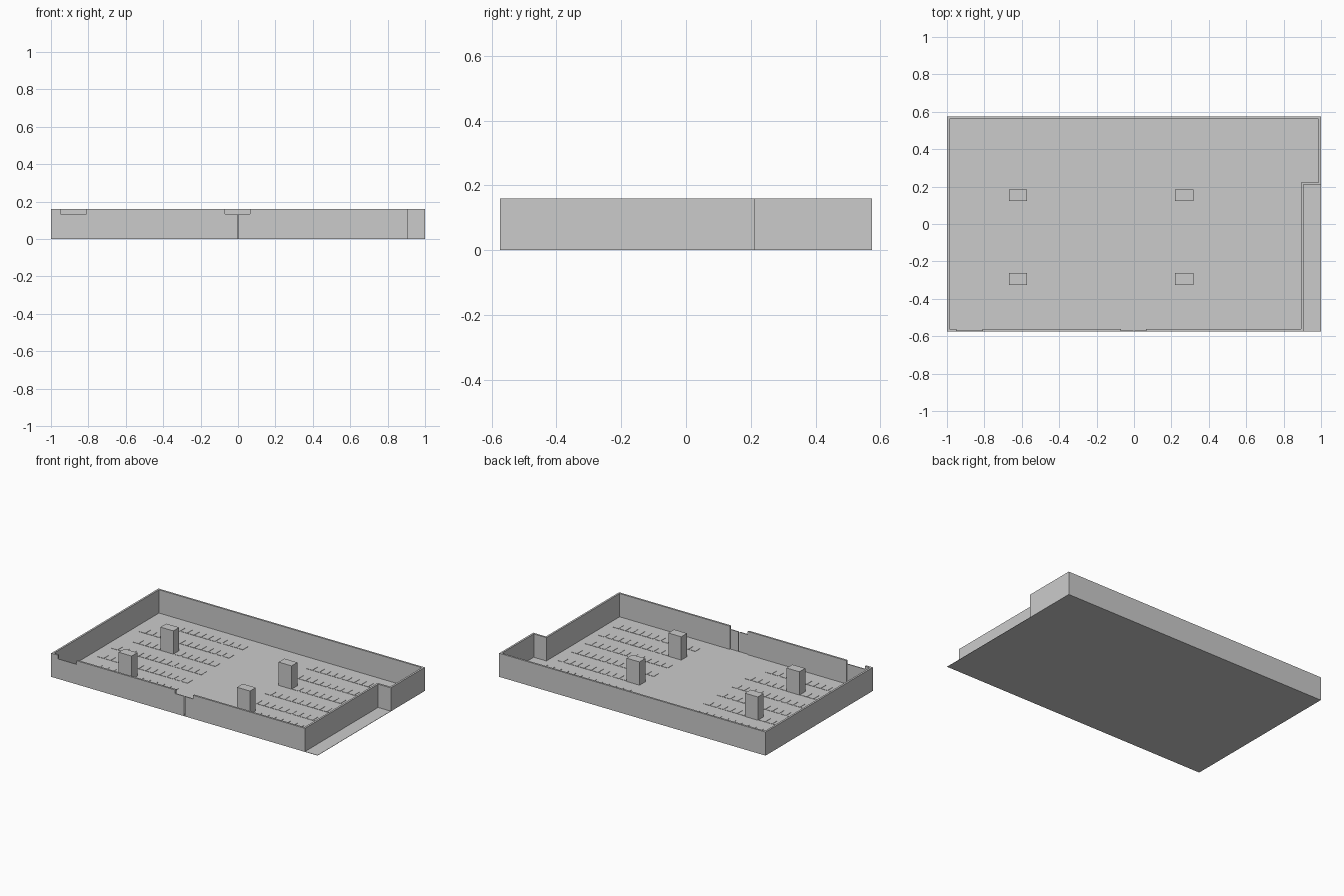
import bpy, bmesh

cube = bpy.data.objects.get("Cube")
if cube:
    bpy.data.objects.remove(cube, do_unlink=True)

grey = bpy.data.materials.new("light grey")
grey.use_nodes = True
colour = (0.6, 0.6, 0.6, 1)
grey.diffuse_color = colour
grey.node_tree.nodes["Principled BSDF"].inputs["Base Color"].default_value = colour

X, Y, H, T = 1.0, 0.575, 0.16, 0.013   # half sizes, wall height and thickness
FLOOR = 0.002


def prisms(name, plans, z0, z1):
    """One object made of plan outlines extruded from z0 to z1."""
    bm = bmesh.new()
    for plan in plans:
        face = bm.faces.new([bm.verts.new((x, y, z0)) for x, y in plan])
        up = bmesh.ops.extrude_face_region(bm, geom=[face])["geom"]
        verts = [v for v in up if isinstance(v, bmesh.types.BMVert)]
        bmesh.ops.translate(bm, verts=verts, vec=(0, 0, z1 - z0))
    bmesh.ops.recalc_face_normals(bm, faces=bm.faces)
    mesh = bpy.data.meshes.new(name)
    bm.to_mesh(mesh)
    bm.free()
    mesh.materials.append(grey)
    obj = bpy.data.objects.new(name, mesh)
    bpy.context.collection.objects.link(obj)
    return obj


def rect(x0, x1, y0, y1):
    return [(x0, y0), (x1, y0), (x1, y1), (x0, y1)]


# Floor slab
prisms("floor", [rect(-X, X, -Y, Y)], 0, FLOOR)

# Perimeter wall with a stepped corner, broken by two doorways in the front
side_door = (-0.95, -0.81)
main_door = (-0.07, 0.065)
step_x, step_y = 0.905, 0.21
outer = [(main_door[1], -Y), (step_x, -Y), (step_x, step_y), (X, step_y),
         (X, Y), (-X, Y), (-X, -Y), (side_door[0], -Y)]
inner = [(main_door[1], T - Y), (step_x - T, T - Y), (step_x - T, step_y + T),
         (X - T, step_y + T), (X - T, Y - T), (T - X, Y - T), (T - X, T - Y),
         (side_door[0], T - Y)]
prisms("outer_wall", [outer + inner[::-1],
                      rect(side_door[1], main_door[0], -Y, T - Y)], 0, H)

# Door leaves, lower than the wall and flush with its outer face
gap = 0.003
prisms("side_door", [rect(*side_door, -Y, -Y + T / 2)], 0, 0.135)
prisms("main_door", [rect(main_door[0], -gap, -Y, -Y + T / 2),
                     rect(gap, main_door[1], -Y, -Y + T / 2)], 0, 0.135)

# Pillars
pillars = [rect(x, x + 0.097, y, y + 0.062)
           for x in (-0.668, 0.22) for y in (0.122, -0.325)]
prisms("pillars", pillars, 0, H)

# Rows of thin floor plates: row height, then first and last slot on each side
PITCH, W, D = 0.0524, 0.045, 0.058
rows = [(0.447, (3, 12), (0, 13)), (0.298, (0, 12), (0, 12)),
        (0.151, (1, 12), (0, 12)), (0.002, (0, 12), (0, 12)),
        (-0.147, (0, 12), (0, 12)), (-0.294, (1, 12), (0, 12)),
        (-0.443, (0, 11), (0, 12))]
plates = []
for y, left, right in rows:
    for start, (first, last), blocked in ((-0.93, left, (5, 6)), (0.22, right, (0, 1))):
        for slot in range(first, last + 1):
            if slot in blocked and y in (0.151, -0.294):
                continue    # a pillar stands here
            x = start + slot * PITCH
            if x + W > step_x - T and y < step_y:
                continue
            plates.append(rect(x, x + W, y - D / 2, y + D / 2))
prisms("floor_plates", plates, FLOOR, FLOOR + 0.002)
